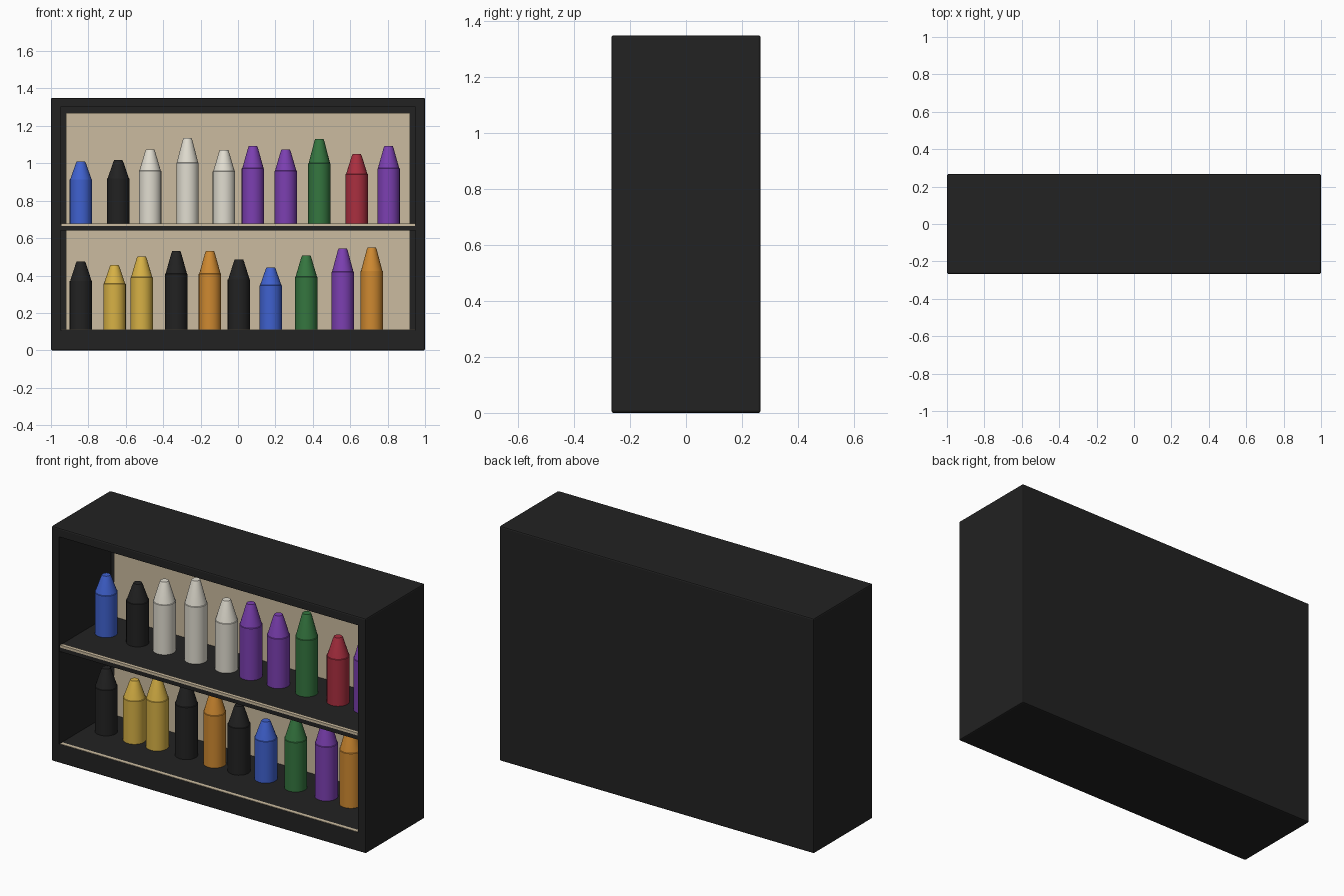
import bpy
import bmesh
from mathutils import Matrix, Vector

default = bpy.data.objects.get("Cube")
if default:
    bpy.data.objects.remove(default, do_unlink=True)


def make_material(name, rgb):
    mat = bpy.data.materials.new(name)
    mat.use_nodes = True
    mat.diffuse_color = (*rgb, 1)
    mat.node_tree.nodes["Principled BSDF"].inputs["Base Color"].default_value = (*rgb, 1)
    return mat


MATS = {name: make_material(name, rgb) for name, rgb in {
    "black": (0.016, 0.016, 0.016),
    "cream": (0.60, 0.50, 0.35),
    "white": (0.75, 0.72, 0.63),
    "blue": (0.05, 0.12, 0.62),
    "purple": (0.20, 0.05, 0.44),
    "green": (0.035, 0.18, 0.05),
    "red": (0.40, 0.028, 0.05),
    "yellow": (0.68, 0.44, 0.06),
    "orange": (0.62, 0.25, 0.03),
}.items()}


def finish(bm, name, colour):
    mesh = bpy.data.meshes.new(name)
    bm.to_mesh(mesh)
    bm.free()
    mesh.materials.append(MATS[colour])
    obj = bpy.data.objects.new(name, mesh)
    bpy.context.collection.objects.link(obj)
    return obj


def box_mesh(low, high, bevel=0):
    low, high = Vector(low), Vector(high)
    bm = bmesh.new()
    bmesh.ops.create_cube(bm, size=1, matrix=Matrix.Translation((low + high) / 2)
                          @ Matrix.Diagonal((*(high - low), 1)))
    if bevel:
        bmesh.ops.bevel(bm, geom=bm.edges[:], offset=bevel, segments=2,
                        profile=0.5, affect="EDGES")
    return bm


W, D, H = 1.0, 0.267, 1.35      # half width, half depth, height
OPEN_X, FLOOR, CEILING = 0.95, 0.11, 1.30
SHELF_TOP = 0.675
BACK = 0.205                    # inner back wall

# Case: bevelled block with the front face inset and pushed inwards
bm = box_mesh((-W, -D, 0), (W, D, H), 0.008)
front = min(bm.faces, key=lambda f: (round(f.normal.y, 3), -f.calc_area()))
bmesh.ops.inset_region(bm, faces=[front], thickness=0.04)
for v in front.verts:
    v.co.x = OPEN_X if v.co.x > 0 else -OPEN_X
    v.co.z = CEILING if v.co.z > H / 2 else FLOOR
pushed = bmesh.ops.extrude_face_region(bm, geom=[front])["geom"]
for v in (g for g in pushed if isinstance(g, bmesh.types.BMVert)):
    v.co.y = BACK
if front.is_valid:
    bmesh.ops.delete(bm, geom=[front], context="FACES_ONLY")
bmesh.ops.recalc_face_normals(bm, faces=bm.faces[:])
finish(bm, "case", "black")

# Back panel, shelf and pale edge strips
finish(box_mesh((-0.92, BACK - 0.015, FLOOR), (0.92, BACK + 0.01, 1.27)),
       "back_panel", "cream")
finish(box_mesh((-OPEN_X, -D + 0.004, 0.64), (OPEN_X, BACK, SHELF_TOP)),
       "shelf", "black")
for name, top in (("shelf_strip", SHELF_TOP + 0.004), ("floor_strip", FLOOR + 0.002)):
    finish(box_mesh((-0.945, -D + 0.001, top - 0.014), (0.945, -D + 0.022, top)),
           name, "cream")


def bottle(name, x, base, height, colour):
    """Straight body with a tapering shoulder and a flat tip."""
    rings = [(0.060, 0), (0.060, 0.71), (0.057, 0.715), (0.027, 0.97), (0.022, 1)]
    sides = 24
    bm = bmesh.new()
    loops = []
    for radius, t in rings:
        made = bmesh.ops.create_circle(
            bm, segments=sides, radius=radius,
            matrix=Matrix.Translation((x, 0.003, base + t * height)))
        loops.append(made["verts"])
    for a, b in zip(loops, loops[1:]):
        for i in range(sides):
            j = (i + 1) % sides
            bm.faces.new((a[i], a[j], b[j], b[i]))
    bm.faces.new(loops[0])
    bm.faces.new(loops[-1])
    bmesh.ops.recalc_face_normals(bm, faces=bm.faces[:])
    obj = finish(bm, name, colour)
    bpy.ops.object.select_all(action="DESELECT")
    obj.select_set(True)
    bpy.context.view_layer.objects.active = obj
    bpy.ops.object.shade_smooth_by_angle(angle=0.4)


# Bottles: position, height and colour along each row
UPPER = [(-0.84, 0.335, "blue"), (-0.64, 0.342, "black"), (-0.47, 0.40, "white"),
         (-0.27, 0.46, "white"), (-0.075, 0.397, "white"), (0.08, 0.418, "purple"),
         (0.255, 0.40, "purple"), (0.435, 0.456, "green"), (0.635, 0.375, "red"),
         (0.805, 0.418, "purple")]
LOWER = [(-0.84, 0.366, "black"), (-0.66, 0.345, "yellow"), (-0.515, 0.393, "yellow"),
         (-0.33, 0.42, "black"), (-0.15, 0.42, "orange"), (0.005, 0.377, "black"),
         (0.175, 0.334, "blue"), (0.365, 0.398, "green"), (0.56, 0.435, "purple"),
         (0.715, 0.441, "orange")]
for row, base, items in (("upper", SHELF_TOP, UPPER), ("lower", FLOOR, LOWER)):
    for n, (x, height, colour) in enumerate(items, 1):
        bottle(f"{row}_bottle_{n}", x, base, height, colour)
